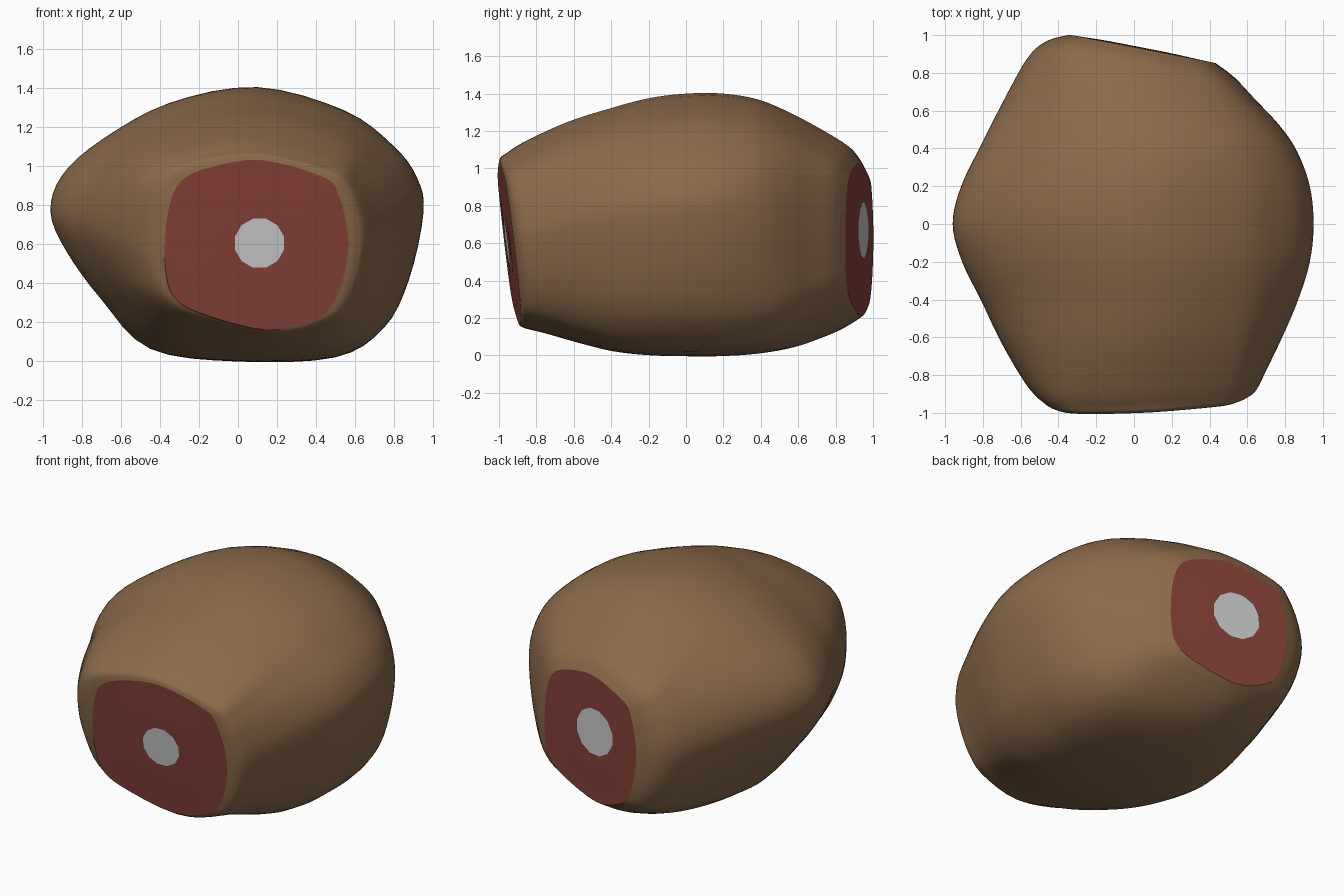
import bpy, math
from mathutils import Vector

if "Cube" in bpy.data.objects:
    bpy.data.objects.remove(bpy.data.objects["Cube"])

# Cross-section outlines (x, z), anticlockwise from the right
MID = [(.955, .77), (.92, .95), (.8, 1.11), (.55, 1.29), (.1, 1.41), (-.35, 1.33), (-.7, 1.14), (-.9, .96),
       (-.96, .77), (-.88, .57), (-.7, .32), (-.45, .065), (0, 0), (.5, .02), (.75, .17), (.88, .42)]
END = [(.56, .6), (.545, .73), (.51, .85), (.44, .94), (.12, 1.03), (-.15, .99), (-.29, .92), (-.35, .78),
       (-.37, .6), (-.365, .47), (-.33, .34), (-.2, .25), (.15, .16), (.4, .22), (.49, .31), (.54, .45)]
# Stations along the joint: y, left, right, bottom, top
STATIONS = [(-.945, -.375, .565, .16, 1.03), (-.932, -.46, .61, .15, 1.06), (-.9, -.52, .65, .14, 1.08),
            (-.8, -.6, .7, .115, 1.14), (-.6, -.71, .79, .065, 1.245), (-.4, -.81, .87, .025, 1.32),
            (-.2, -.91, .93, .005, 1.375), (0, -.96, .95, 0, 1.40), (.2, -.915, .93, 0, 1.4),
            (.4, -.81, .865, .012, 1.365), (.6, -.68, .775, .05, 1.28), (.78, -.56, .64, .12, 1.18),
            (.88, -.46, .53, .175, 1.11), (.936, -.34, .43, .21, 1.03)]


def unit(pts):
    xs, zs = [p[0] for p in pts], [p[1] for p in pts]
    return [((x - min(xs)) / (max(xs) - min(xs)), (z - min(zs)) / (max(zs) - min(zs))) for x, z in pts]


def smooth_path(pts, n, closed):
    """Catmull-Rom curve through pts with n steps per span."""
    c, out = len(pts), []
    for i in range(c if closed else c - 1):
        p = [pts[k % c] if closed else pts[max(0, min(c - 1, k))] for k in range(i - 1, i + 3)]
        for j in range(n):
            t = j / n
            out.append(.5 * (2 * p[1] + (p[2] - p[0]) * t + (2 * p[0] - 5 * p[1] + 4 * p[2] - p[3]) * t * t
                             + (3 * p[1] - p[0] - 3 * p[2] + p[3]) * t ** 3))
    return out if closed else out + [pts[-1].copy()]


def slant(y, x, z):
    f = max(0, min(1, (abs(y) - .35) / .45))
    return f * (.055 * (x - .1) - .12 * (z - .6) if y < 0 else -.194 * x)


def section(y, x0, x1, z0, z1):
    end = unit(END)
    if y > 0:
        end = [(1 - end[(8 - i) % 16][0], end[(8 - i) % 16][1]) for i in range(16)]
    w = min(1, (abs(y) / .93) ** 2)
    mix = unit([(a[0] * (1 - w) + b[0] * w, a[1] * (1 - w) + b[1] * w) for a, b in zip(unit(MID), end)])
    pts = []
    for u, v in mix:
        x, z = x0 + u * (x1 - x0), z0 + v * (z1 - z0)
        if -.94 < y < 0:  # lower left of the front tapers straight into the cut
            x += .11 * w * w * (1 - u) * (1 - v)
        pts.append(Vector((x, y + slant(y, x, z), z)))
    return pts


def make(name, verts, faces, color=None):
    me = bpy.data.meshes.new(name)
    me.from_pydata(verts, [], faces)
    ob = bpy.data.objects.new(name, me)
    bpy.context.collection.objects.link(ob)
    me.shade_smooth()
    if color:
        mat = bpy.data.materials.new(name)
        mat.diffuse_color = (*color, 1)
        mat.use_nodes = True
        mat.node_tree.nodes["Principled BSDF"].inputs["Base Color"].default_value = mat.diffuse_color
        me.materials.append(mat)
    return ob


def loft(name, rings, color, flip=False):
    n = len(rings[0])
    faces = []
    for r in range(len(rings) - 1):
        for i in range(n):
            j = (i + 1) % n
            q = (r * n + i, r * n + j, (r + 1) * n + j, (r + 1) * n + i)
            faces.append(q[::-1] if flip else q)
    return make(name, [v for ring in rings for v in ring], faces, color)


# Browned outer meat
sections = [section(*s) for s in STATIONS]
columns = [smooth_path([s[i] for s in sections], 5, False) for i in range(16)]
rings = [smooth_path([c[k] for c in columns], 4, True) for k in range(len(columns[0]))]
loft("roast_body", rings, (.26, .145, .07), True)


# Cut face and bone at each end
def cut_end(name, rim, y, cx, cz, radius, sides):
    sign = -1 if y < 0 else 1

    def on_plane(x, z, lift=0):
        return Vector((x, y + slant(y, x, z) + sign * lift, z))
    centre = on_plane(cx, cz)
    cap = []
    for t in [1, .93, .8, .6, .4, .2, .02]:
        ring = []
        for p in rim:
            q = centre.lerp(p, t)
            q.y += sign * .012 * math.sin(math.pi * t) * (1 - t)
            ring.append(q)
        cap.append(ring)
    loft(name + "_cut_meat", cap, (.24, .053, .04), y > 0)
    bone = [on_plane(cx + radius * math.cos(a), cz + radius * math.sin(a), .013)
            for a in (2 * math.pi * (i + .5) / sides for i in range(sides))]
    order = list(range(sides))
    make(name + "_bone", bone, [order if y < 0 else order[::-1]])


cut_end("front", rings[0], -.945, .11, .605, .13, 12)
cut_end("back", rings[-1], .936, 0, .67, .155, 12)
